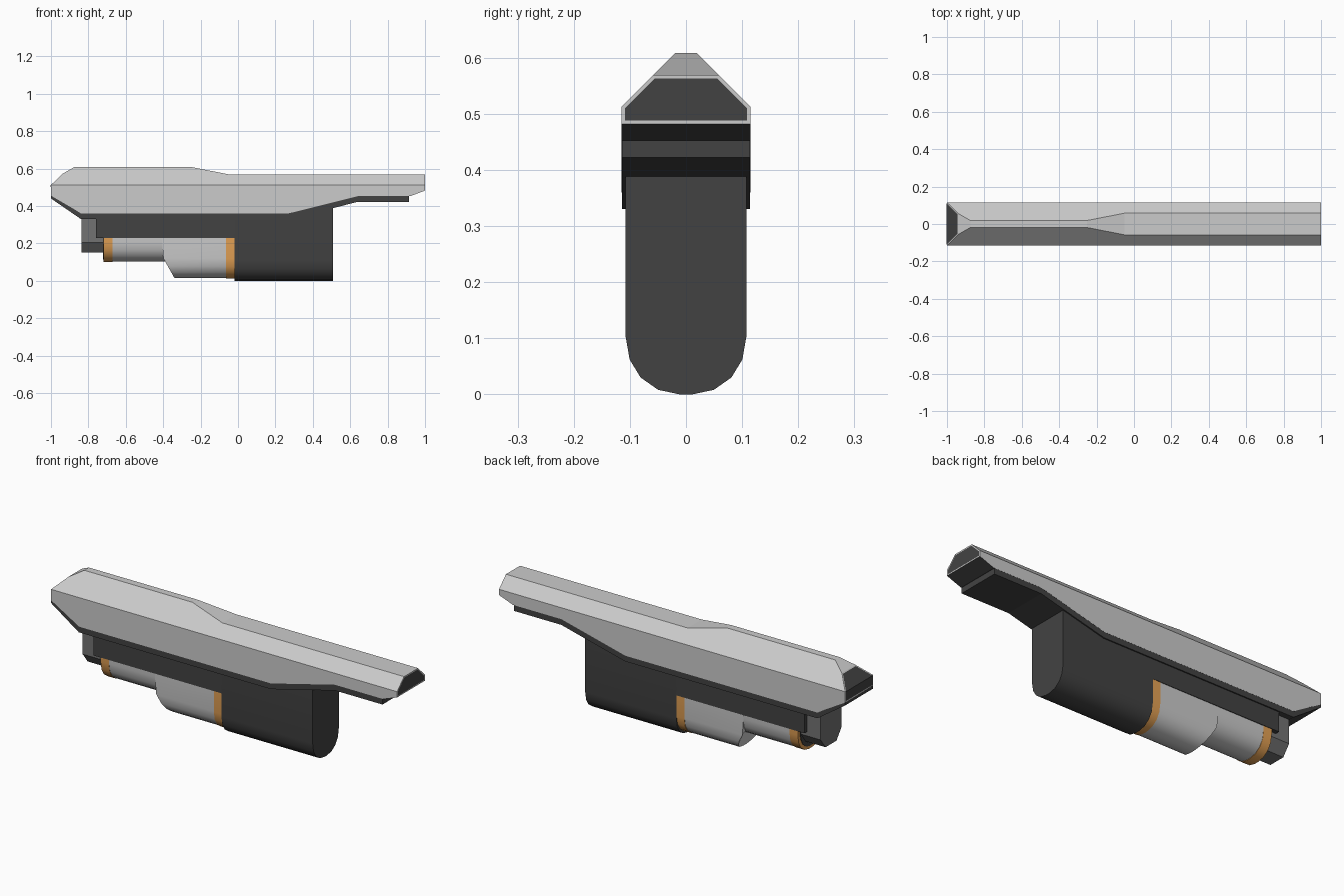
import bpy, bmesh

if "Cube" in bpy.data.objects:
    bpy.data.objects.remove(bpy.data.objects["Cube"])


def mat(name, rgb):
    m = bpy.data.materials.new(name)
    m.diffuse_color = (*rgb, 1)
    m.use_nodes = True
    m.node_tree.nodes["Principled BSDF"].inputs["Base Color"].default_value = m.diffuse_color
    return m


LIGHT = mat("light_grey", (0.6, 0.6, 0.6))
DARK = mat("dark_grey", (0.055, 0.055, 0.055))
MID = mat("mid_grey", (0.17, 0.17, 0.17))
ORANGE = mat("orange", (0.78, 0.36, 0.09))


def finish(bm, name, mats, smooth=False):
    bmesh.ops.recalc_face_normals(bm, faces=bm.faces)
    me = bpy.data.meshes.new(name)
    bm.to_mesh(me)
    bm.free()
    for m in mats:
        me.materials.append(m)
    ob = bpy.data.objects.new(name, me)
    bpy.context.collection.objects.link(ob)
    if smooth:
        bpy.ops.object.select_all(action='DESELECT')
        bpy.context.view_layer.objects.active = ob
        ob.select_set(True)
        bpy.ops.object.shade_smooth_by_angle(angle=0.6)
    return ob


def loft(sections):
    """Skin a list of closed rings of equal length, capping both ends."""
    bm = bmesh.new()
    rings = [[bm.verts.new(p) for p in s] for s in sections]
    n = len(rings[0])
    for a, b in zip(rings, rings[1:]):
        for i in range(n):
            j = (i + 1) % n
            bm.faces.new((a[i], a[j], b[j], b[i]))
    bm.faces.new(rings[0])
    bm.faces.new(rings[-1])
    return bm


def mirrored(half):
    """Half outline (y > 0, top to bottom) to a full closed outline."""
    return half + [(-y, z) for y, z in reversed(half)]


def prism_x(name, half, x0, x1, material, smooth=False):
    ring = mirrored(half)
    xs = [x if callable(x) else (lambda z, x=x: x) for x in (x0, x1)]
    bm = loft([[(f(z), y, z) for y, z in ring] for f in xs])
    return finish(bm, name, [material], smooth)


def u_half(w, top, bottom):
    """Round-bottomed trough outline."""
    arc = [(1, .105), (.93, .062), (.75, .03), (.46, .008), (.11, 0)]
    return [(w, top)] + [(w * a, bottom + h) for a, h in arc]


# Upper shell: side walls, 45 degree roof, flat ridge (x, bottom, top)
stations = [(-1, .455, .512), (-.94, .42, .571), (-.875, .382, .608),
            (-.84, .36, .608), (-.25, .36, .608), (-.05, .36, .569),
            (.27, .36, .569), (.64, .452, .569), (.92, .452, .569),
            (1, .482, .569)]
W, EDGE = .115, .512
bm = loft([[(x, y, z) for y, z in
            mirrored([(W - (zt - EDGE), zt), (W, EDGE), (W, zb)])]
           for x, zb, zt in stations])
bmesh.ops.remove_doubles(bm, verts=bm.verts, dist=1e-4)
bmesh.ops.dissolve_limit(bm, angle_limit=.01, verts=bm.verts, edges=bm.edges)
bmesh.ops.recalc_face_normals(bm, faces=bm.faces)
bm.normal_update()
ends = []
for f in bm.faces:
    c = f.calc_center_median()
    if f.normal.z < -.5:
        f.material_index = 1
    elif abs(f.normal.x) > .9 or (c.x < -.95 and f.normal.x < -.6):
        ends.append(f)
# Dark end plates inside a thin light rim
bmesh.ops.inset_region(bm, faces=ends, thickness=.006, use_even_offset=True)
for f in ends:
    f.material_index = 1
finish(bm, "upper_shell", [LIGHT, DARK])

# Dark rail following the lower edge of the shell
rail = [(-1, .46), (-.84, .37), (.27, .37), (.64, .455), (.915, .455),
        (.915, .422), (.64, .422), (.51, .389), (.27, .33), (-.84, .33),
        (-1, .44)]
finish(loft([[(x, y, z) for x, z in rail] for y in (-.1145, .1145)]),
       "lower_rail", [DARK])

# Dark rear block with rounded underside, and flat receiver block
prism_x("rounded_block", u_half(.108, .40, 0), -.02, .507, DARK, True)
prism_x("upper_block", [(.108, .36), (.108, .228)], -.76, -.01, DARK)

# Grey trough: shallow front, deep rear with slanted front end
prism_x("shallow_trough", u_half(.1045, .26, .102), -.68, -.3, LIGHT, True)
prism_x("deep_trough", u_half(.105, .26, .015),
        lambda z: -.41 + max(0, .14 - z) * .56, -.06, LIGHT, True)

# Orange bands at both ends of the trough
prism_x("front_band", u_half(.1055, .26, .10), -.72, -.672, ORANGE, True)
prism_x("rear_band", u_half(.1065, .26, .013), -.065, -.015, ORANGE, True)
prism_x("band_plug", u_half(.09, .25, .115), -.723, -.70, DARK)

# Chamfered nose block at the front
prism_x("nose_block", [(.085, .34), (.085, .205), (.045, .152)],
        -.838, -.70, MID)
